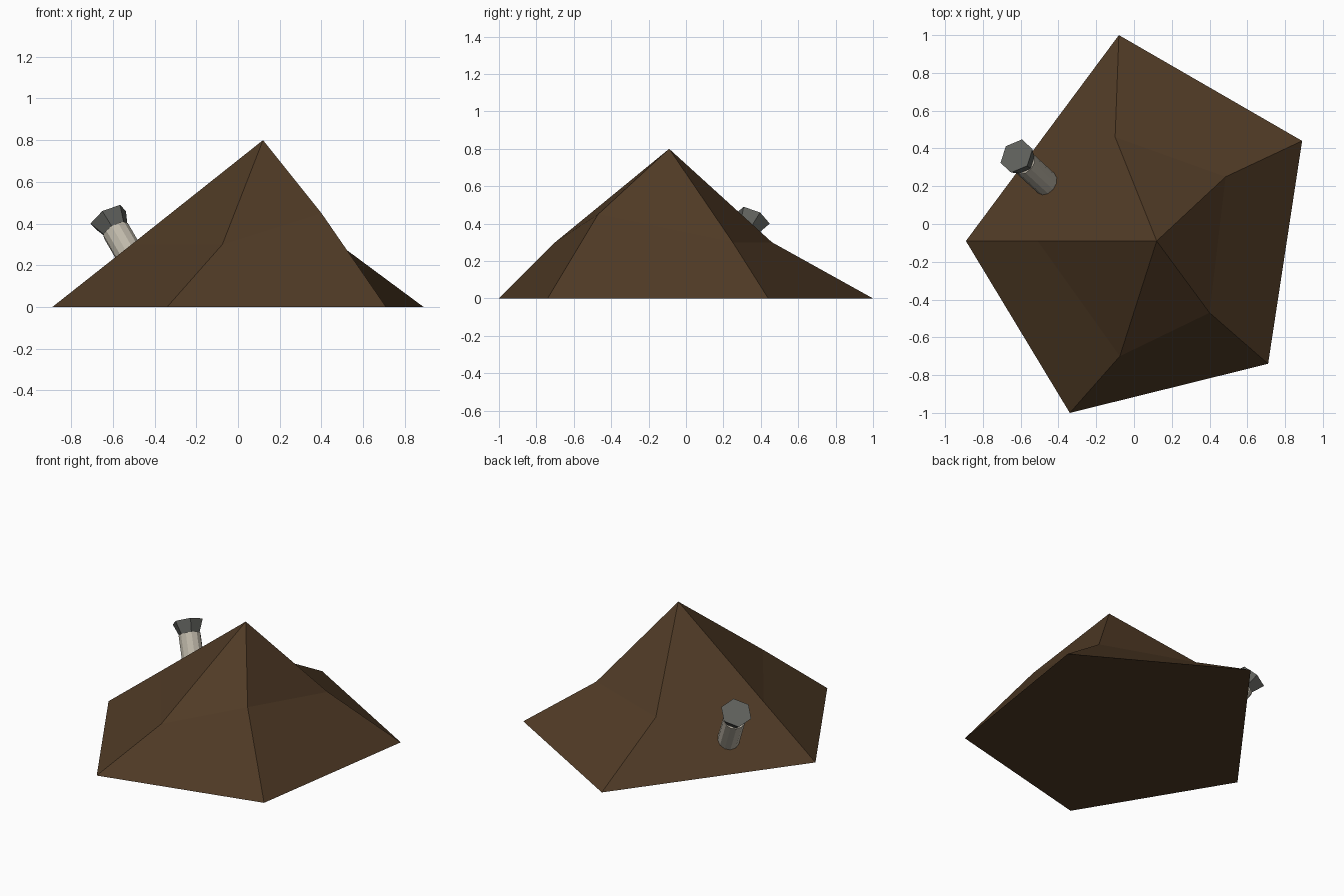
import bpy, bmesh, math
from mathutils import Matrix, Vector

if "Cube" in bpy.data.objects:
    bpy.data.objects.remove(bpy.data.objects["Cube"])


def material(name, rgb):
    m = bpy.data.materials.new(name)
    m.diffuse_color = (*rgb, 1)
    m.use_nodes = True
    m.node_tree.nodes["Principled BSDF"].inputs["Base Color"].default_value = m.diffuse_color
    return m


def loft(name, rings, mat, matrix=Matrix(), tip=None):
    """Join rings of points by side faces; close the top by a cap or a tip."""
    bm = bmesh.new()
    rows = [[bm.verts.new(matrix @ Vector(p)) for p in r] for r in rings]
    n = len(rows[0])
    for low, high in zip(rows, rows[1:]):
        for i in range(n):
            j = (i + 1) % n
            bm.faces.new((low[i], low[j], high[j], high[i]))
    bm.faces.new(rows[0][::-1])
    if tip:
        top = bm.verts.new(matrix @ Vector(tip))
        for i in range(n):
            bm.faces.new((rows[-1][i], rows[-1][(i + 1) % n], top))
    else:
        bm.faces.new(rows[-1])
    bmesh.ops.recalc_face_normals(bm, faces=bm.faces[:])
    me = bpy.data.meshes.new(name)
    bm.to_mesh(me)
    bm.free()
    me.materials.append(mat)
    ob = bpy.data.objects.new(name, me)
    bpy.context.collection.objects.link(ob)
    return ob


def circle(n, r, z):
    return [(r * math.cos(2 * math.pi * i / n), r * math.sin(2 * math.pi * i / n), z)
            for i in range(n)]


earth = material("brown earth", (0.08, 0.043, 0.019))
pale = material("pale stone", (0.52, 0.48, 0.40))
grey = material("dark grey metal", (0.115, 0.118, 0.108))

# Irregular five-sided mound with a bent ridge on each corner
base = [(0.89, 0.44, 0), (-0.08, 1.0, 0), (-0.89, -0.09, 0),
        (-0.34, -1.0, 0), (0.71, -0.74, 0)]
middle = [(0.485, 0.25, 0.30), (-0.10, 0.46, 0.30), (-0.51, -0.09, 0.30),
          (-0.075, -0.70, 0.30), (0.40, -0.47, 0.45)]
loft("mound", [base, middle], earth, tip=(0.12, -0.09, 0.80))

# Tilted pipe on the back left slope, origin at the centre of its mouth
tilt = (Matrix.Translation((-0.622, 0.36, 0.43))
        @ Matrix.Rotation(math.radians(137.5), 4, 'Z')
        @ Matrix.Rotation(math.radians(38), 4, 'Y'))
loft("pipe", [circle(12, 0.068, -0.43), circle(12, 0.068, -0.08)], pale, tilt)

# Flared six-sided cap on the pipe
loft("pipe_cap", [circle(6, 0.064, -0.082), circle(6, 0.097, 0)], grey, tilt)
